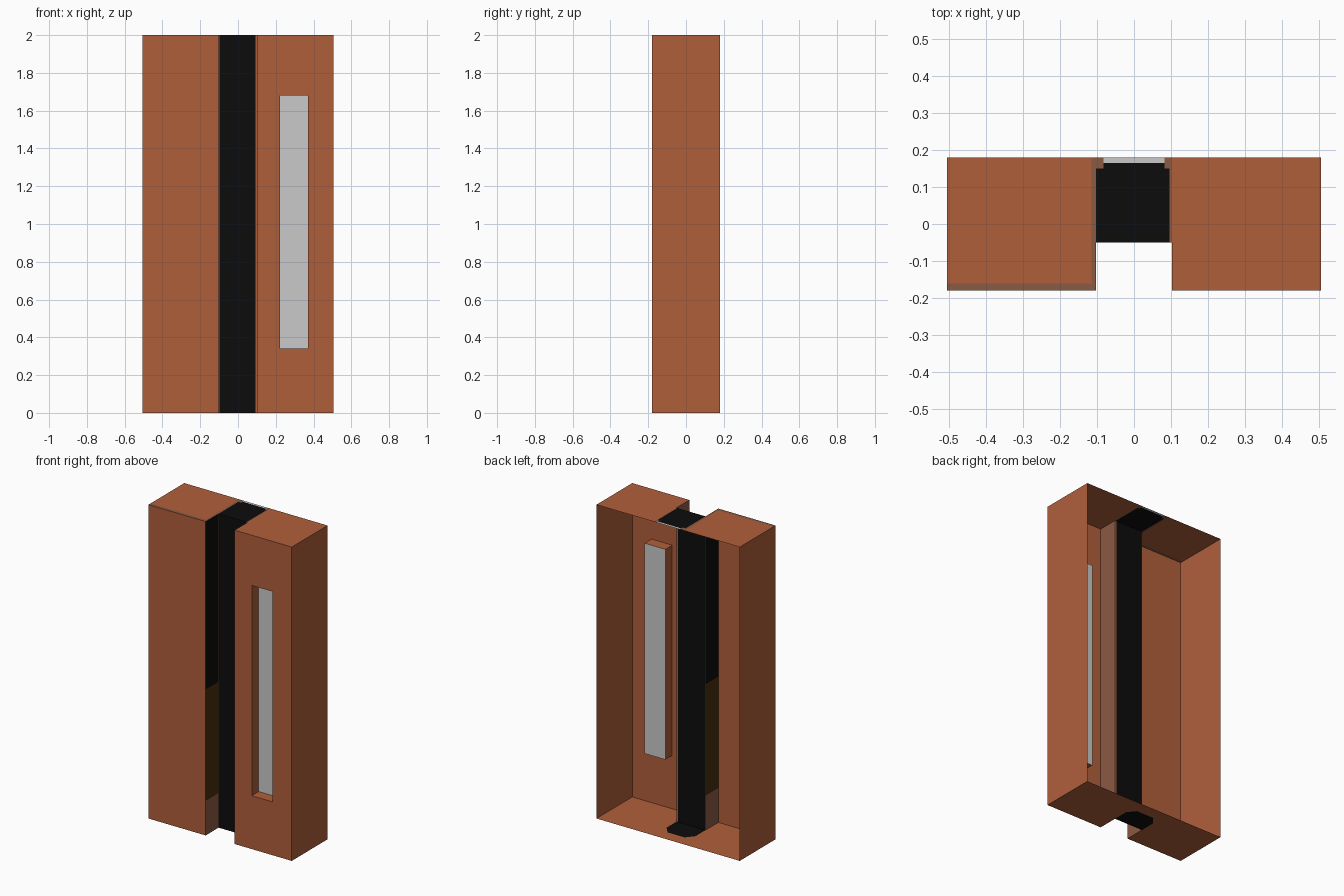
import bpy, bmesh

if "Cube" in bpy.data.objects:
    bpy.data.objects.remove(bpy.data.objects["Cube"])

W, D, H = 0.505, 0.18, 2.0      # half width, half depth, height
C, CB = 0.102, -0.05            # channel half width, channel back plane


def material(name, rgb):
    lin = [((c / 255 + 0.055) / 1.055) ** 2.4 if c > 10 else c / 255 / 12.92 for c in rgb]
    m = bpy.data.materials.new(name)
    m.diffuse_color = (*lin, 1)
    m.use_nodes = True
    m.node_tree.nodes["Principled BSDF"].inputs["Base Color"].default_value = m.diffuse_color
    return m


ORANGE = material("orange", (176, 95, 59))
BLACK = material("black", (12, 12, 12))
GREY = material("light_grey", (202, 202, 202))
BROWN = material("grey_brown", (139, 90, 67))
DARK = material("dark_brown", (72, 46, 14))


def rect(axis, level, u0, u1, v0, v1, flip=False):
    """Rectangle on a plane; u, v are the two remaining axes in xyz order."""
    pts = []
    for u, v in ((u0, v0), (u1, v0), (u1, v1), (u0, v1)):
        p = [u, v]
        p.insert("xyz".index(axis), level)
        pts.append(p)
    return pts[::-1] if flip else pts


def sheet(name, faces):
    """Open surface made from (corners, material) pairs."""
    bm = bmesh.new()
    mats = []
    for pts, mat in faces:
        if mat not in mats:
            mats.append(mat)
        f = bm.faces.new([bm.verts.new(p) for p in pts])
        f.material_index = mats.index(mat)
    bmesh.ops.remove_doubles(bm, verts=bm.verts, dist=1e-5)
    me = bpy.data.meshes.new(name)
    bm.to_mesh(me)
    bm.free()
    for m in mats:
        me.materials.append(m)
    ob = bpy.data.objects.new(name, me)
    bpy.context.collection.objects.link(ob)
    return ob


# Outer side walls (the back stays open)
sheet("left_side", [(rect("x", -W, -D, D, 0, H, True), ORANGE)])
sheet("right_side", [(rect("x", W, -D, D, 0, H), ORANGE)])

# Front panels, the right one framed around a window
x0, x1, z0, z1 = 0.223, 0.37, 0.34, 1.68
sheet("left_front", [(rect("y", -D, -W, -C, 0, H), ORANGE)])
sheet("right_front", [(rect("y", -D, *r), ORANGE) for r in (
    (C, x0, 0, H), (x1, W, 0, H), (x0, x1, 0, z0), (x0, x1, z1, H))])

# Window pocket with a pale pane at its back
P = -0.11
sheet("window_pocket", [
    (rect("x", x0, -D, P, z0, z1), ORANGE),
    (rect("x", x1, -D, P, z0, z1, True), ORANGE),
    (rect("z", z0, x0, x1, -D, P), ORANGE),
    (rect("z", z1, x0, x1, -D, P, True), ORANGE)])
sheet("window_pane", [(rect("y", P, x0, x1, z0, z1), GREY)])

# Central channel: black back, banded left wall, plain right wall
b0, b1 = -0.098, 0.092
sheet("channel_back", [
    (rect("y", CB, -C, b0, 0, H), BROWN),
    (rect("y", CB, b0, b1, 0, H), BLACK),
    (rect("y", CB, b1, C, 0, H), ORANGE)])
sheet("channel_left_wall", [(rect("x", -C, -D, CB, a, b), m) for a, b, m in (
    (0, 0.22, BROWN), (0.22, 0.93, DARK), (0.93, H, BLACK))])
sheet("channel_right_wall", [(rect("x", C, -D, CB, 0, H, True), BROWN)])

# Top cap with worn front edge, black bridge and pale strip at the rear
sheet("top_cap", [(rect("z", H, *r), m) for r, m in (
    ((-W, -0.115, -0.16, D), ORANGE),
    ((-W, -0.115, -D, -0.16), BROWN),
    ((-0.115, -C, -D, D), BROWN),
    ((C, W, -D, D), ORANGE),
    ((-C, 0.096, CB, 0.15), BLACK),
    ((0.096, C, CB, 0.15), BROWN),
    ((-C, -0.082, 0.15, D), BROWN),
    ((0.082, C, 0.15, D), BROWN),
    ((-0.082, 0.082, 0.15, 0.165), BLACK),
    ((-0.082, 0.082, 0.165, D), GREY))])

# Bottom cap with a rounded black patch behind the channel
arc = [(-C, 0.05, 0), (-0.06, 0.1, 0), (0.06, 0.1, 0), (C, 0.05, 0)]
sheet("bottom_cap", [
    (rect("z", 0, -W, -C, -D, D, True), ORANGE),
    (rect("z", 0, C, W, -D, D, True), ORANGE),
    ([(-C, CB, 0)] + arc + [(C, CB, 0)], BLACK),
    ([arc[0], (-C, D, 0), (-0.06, D, 0), arc[1]], ORANGE),
    ([arc[1], (-0.06, D, 0), (0.06, D, 0), arc[2]], ORANGE),
    ([arc[2], (0.06, D, 0), (C, D, 0), arc[3]], ORANGE)])
